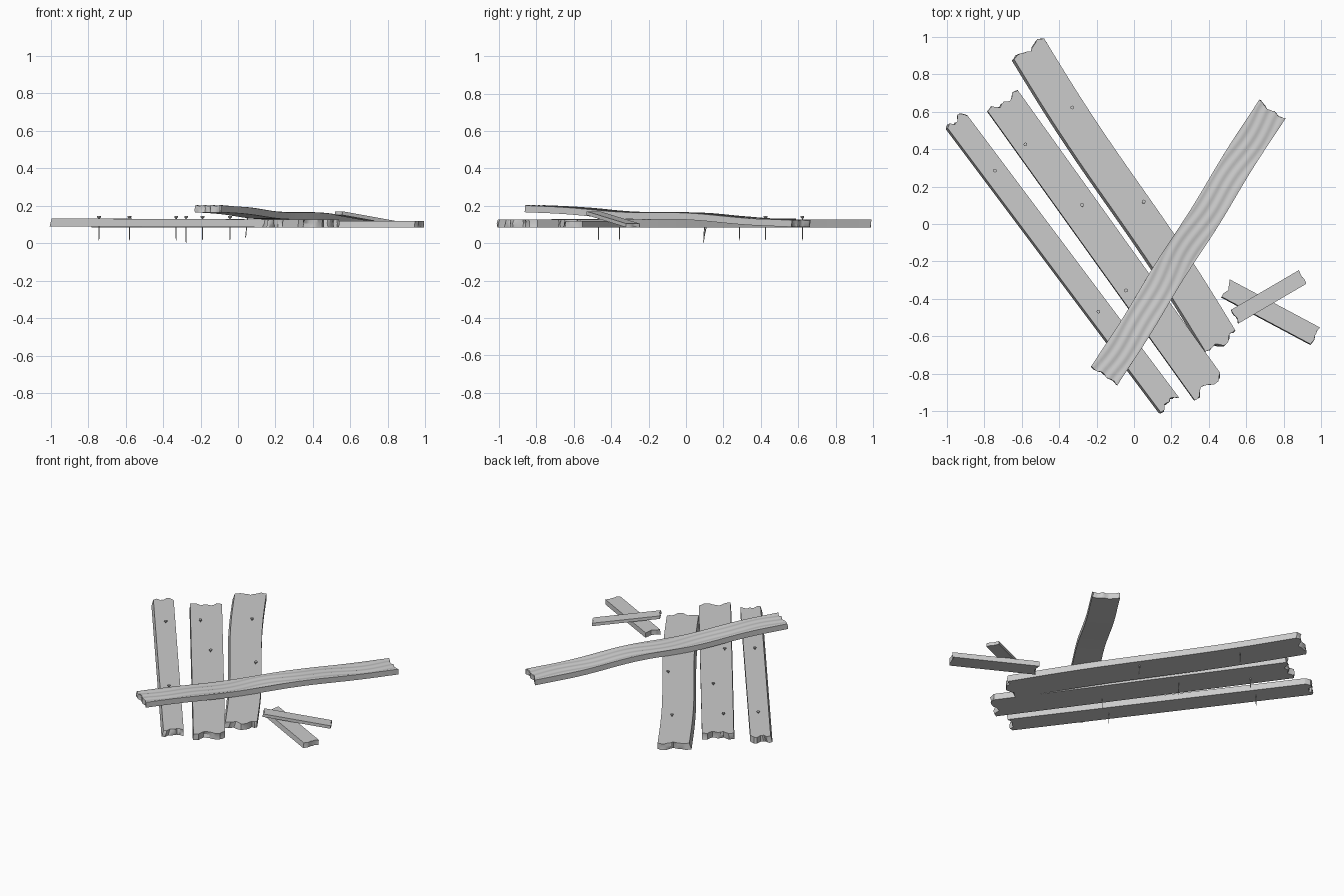
import bpy, bmesh, math, random
from mathutils import Vector

random.seed(4)
cube = bpy.data.objects.get("Cube")
if cube:
    bpy.data.objects.remove(cube, do_unlink=True)

grey = bpy.data.materials.new("weathered grey")
grey.use_nodes = True
grey.diffuse_color = (0.6, 0.6, 0.6, 1)
grey.node_tree.nodes["Principled BSDF"].inputs["Base Color"].default_value = (0.6, 0.6, 0.6, 1)


def finish(name, bm):
    bmesh.ops.recalc_face_normals(bm, faces=bm.faces)
    mesh = bpy.data.meshes.new(name)
    bm.to_mesh(mesh)
    bm.free()
    mesh.materials.append(grey)
    obj = bpy.data.objects.new(name, mesh)
    bpy.context.collection.objects.link(obj)
    bpy.ops.object.select_all(action='DESELECT')
    obj.select_set(True)
    bpy.context.view_layer.objects.active = obj
    bpy.ops.object.shade_smooth_by_angle(angle=math.radians(30))
    return obj


def sample(profile, u):
    """Linear lookup in an evenly spaced profile, u in 0..1."""
    x = u * (len(profile) - 1)
    i = min(int(x), len(profile) - 2)
    return profile[i] + (profile[i + 1] - profile[i]) * (x - i)


def plank(name, a, b, width, thick, start, end, lean=0.0, bow=0.0, wave=0.0, grain=0.0,
          chip=0.008, rows=28, cols=12):
    """Board from a to b (centres of its underside) with ragged ends."""
    a, b = Vector(a), Vector(b)
    length = (b - a).length
    along = (b - a).normalized()
    across = Vector((-along.y, along.x, 0)).normalized()
    up = along.cross(across)
    if up.z < 0:
        up = -up
    bm = bmesh.new()

    def point(u, v, top, extra=0.0):
        # u runs along the board, v across it, extra pushes an end outwards
        s = (v - 0.5) * width + bow * math.sin(2 * math.pi * u)
        s += 0.4 * wave * math.sin(15 * u + 2)
        if v < 0.5:
            s -= lean * (1 - top)
        h = top * thick + wave * math.sin(11 * u + 1) * math.sin(math.pi * u)
        if top == 1 and 0 < v < 1:
            h += grain * math.sin(v * 21 + 1.6 * math.sin(9 * u) + math.sin(23 * u))
        return a + along * (u * length + extra) + across * s + up * h

    def ends(u, v):
        # blend the torn outline into the first and last rows only
        if u == 0:
            return -sample(start, v)
        return sample(end, v) if u == 1 else 0.0

    stations = [0] + [0.02 + 0.96 * i / rows for i in range(rows + 1)] + [1]
    grid = {}
    for top in (0, 1):
        for i, u in enumerate(stations):
            for j in range(cols + 1):
                v = j / cols
                e = ends(u, v)
                if u in (0, 1):
                    e += random.uniform(-chip, chip) * 0.5
                grid[top, i, j] = bm.verts.new(point(u, v, top, e))
    last = len(stations) - 1
    for i in range(last):
        for j in range(cols):
            for top in (0, 1):
                bm.faces.new([grid[top, i, j], grid[top, i + 1, j],
                              grid[top, i + 1, j + 1], grid[top, i, j + 1]])
        for j in (0, cols):
            bm.faces.new([grid[0, i, j], grid[0, i + 1, j], grid[1, i + 1, j], grid[1, i, j]])
    # splintered end grain
    for i, sign in ((0, 1), (last, -1)):
        mids = []
        for j in range(cols + 1):
            co = (grid[0, i, j].co + grid[1, i, j].co) / 2
            mids.append(bm.verts.new(co + along * sign * random.uniform(-chip, chip)))
        for j in range(cols):
            for top in (0, 1):
                bm.faces.new([grid[top, i, j], grid[top, i, j + 1], mids[j + 1], mids[j]])
        for j in (0, cols):
            k = 1 if i == 0 else last - 1
            bm.faces.new([grid[0, i, j], mids[j], grid[1, i, j]])
    return finish(name, bm)


# Three boards lying side by side
plank("left_board", (-0.945, 0.55, 0.09), (0.18, -0.95, 0.085), 0.125, 0.042,
      (0, 0.015, -0.01, 0.0, 0.025, 0.02, -0.01), (0.02, 0.025, 0.0, 0.005, -0.005, 0.0, 0.02),
      lean=0.012)
plank("middle_board", (-0.695, 0.65, 0.085), (0.39, -0.865, 0.085), 0.196, 0.042,
      (0.01, 0.015, -0.01, 0.0, -0.015, 0.015, 0.01),
      (0.025, 0.02, -0.012, -0.005, 0.012, 0.015, -0.015), lean=0.004)
plank("right_board", (-0.56, 0.935, 0.085), (0.465, -0.63, 0.085), 0.195, 0.042,
      (0, 0.01, 0.0, -0.015, 0.005, 0.02, 0.0), (0.0, 0.0, -0.01, 0.025, 0.02, -0.015, -0.01),
      lean=0.014, bow=-0.01)

# Warped board resting across the others
plank("cross_board", (-0.155, -0.81, 0.165), (0.733, 0.61, 0.087), 0.172, 0.036,
      (0.01, 0, 0.005, -0.005, 0.005, 0), (0.0, -0.012, 0.0, -0.01, 0.0, 0.012),
      wave=0.008, grain=0.0025, chip=0.005, rows=60, cols=20)

# Two short broken pieces
plank("short_piece_lower", (0.495, -0.345, 0.085), (0.968, -0.597, 0.085), 0.102, 0.034,
      (0.005, 0, -0.012, 0, 0.008), (0, 0.005, 0, -0.005, 0.003),
      lean=0.005, chip=0.004, rows=6, cols=8)
plank("short_piece_upper", (0.538, -0.495, 0.15), (0.897, -0.285, 0.085), 0.083, 0.02,
      (0.004, -0.006, 0.003, 0.0), (0.0, 0.003, -0.004, 0.004), chip=0.003, rows=6, cols=8)


# Nails driven through the boards
def nail(name, x, y, tip):
    bm = bmesh.new()
    sections = ((tip[2], 0.0008), (tip[2] + 0.01, 0.0025), (0.13, 0.0025),
                (0.138, 0.010), (0.144, 0.010))
    rings = []
    for z, r in sections:
        f = (0.144 - z) / (0.144 - tip[2])
        rings.append([bm.verts.new((x + tip[0] * f + r * math.cos(k * math.pi / 4),
                                    y + tip[1] * f + r * math.sin(k * math.pi / 4), z))
                      for k in range(8)])
    for lo, hi in zip(rings, rings[1:]):
        for k in range(8):
            bm.faces.new([lo[k], lo[(k + 1) % 8], hi[(k + 1) % 8], hi[k]])
    bm.faces.new(rings[0])
    bm.faces.new(rings[-1])
    return finish(name, bm)


spots = [("left", -0.743, 0.285), ("left", -0.19, -0.468), ("middle", -0.58, 0.425),
         ("middle", -0.277, 0.102), ("middle", -0.043, -0.355), ("right", -0.33, 0.622),
         ("right", 0.052, 0.12)]
for n, (board, x, y) in enumerate(spots):
    slant = (0, -0.008, 0.0) if n == 3 else ((-0.012, -0.025, 0.025) if n == 6 else (0, 0, 0.015))
    nail(f"{board}_board_nail_{n + 1}", x, y, slant)
